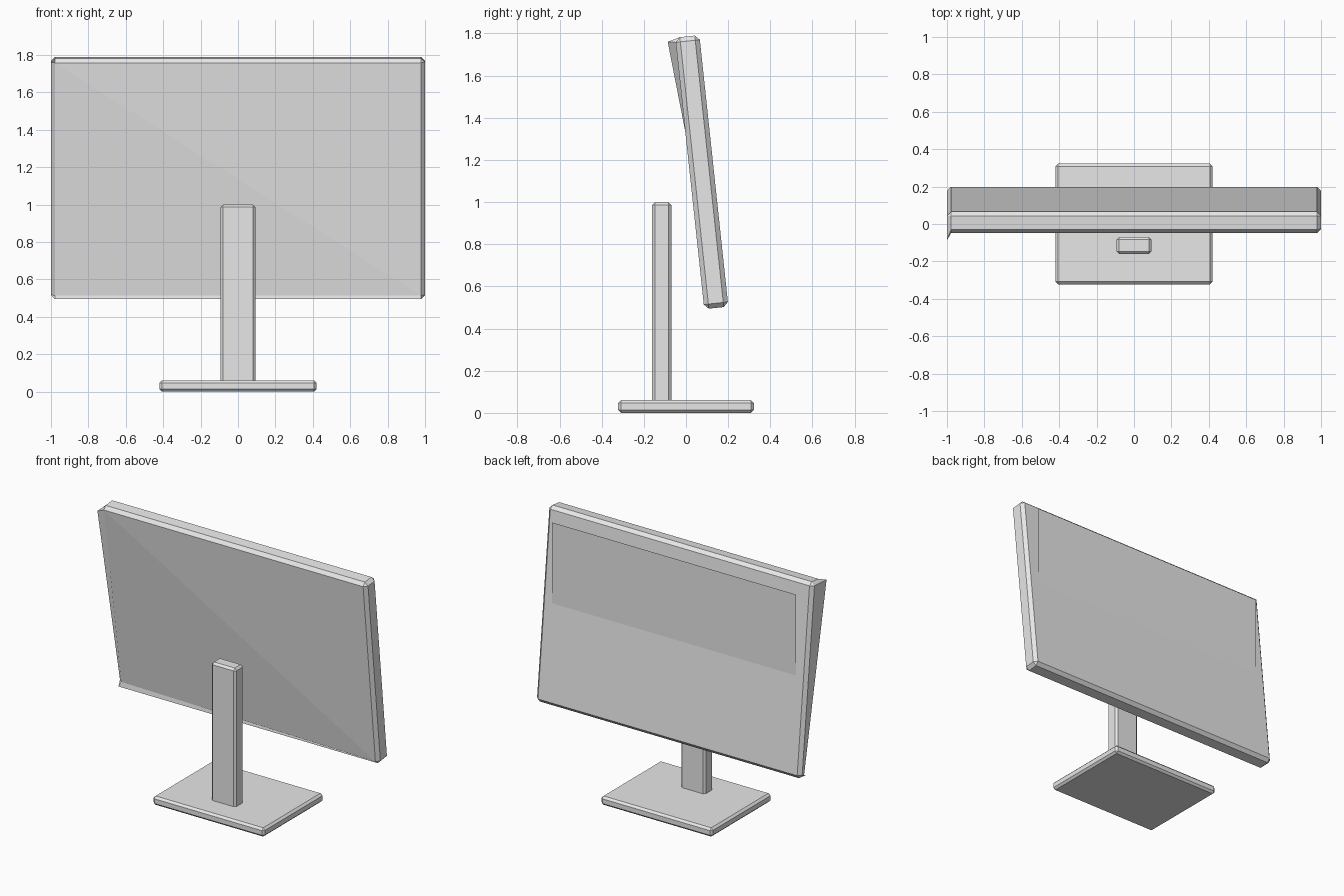
import bpy, bmesh
from math import radians
from mathutils import Matrix

cube = bpy.data.objects.get("Cube")
if cube:
    bpy.data.objects.remove(cube, do_unlink=True)

grey = bpy.data.materials.new("plain grey")
grey.use_nodes = True
COLOUR = (0.8, 0.8, 0.8, 1)
grey.diffuse_color = COLOUR
grey.node_tree.nodes["Principled BSDF"].inputs["Base Color"].default_value = COLOUR


def finish(name, bm):
    mesh = bpy.data.meshes.new(name)
    bm.to_mesh(mesh)
    bm.free()
    mesh.materials.append(grey)
    obj = bpy.data.objects.new(name, mesh)
    bpy.context.collection.objects.link(obj)
    return obj


def chamfered_box(size, centre, bevel, tilt=0):
    bm = bmesh.new()
    bmesh.ops.create_cube(bm, size=1)
    bmesh.ops.scale(bm, vec=size, verts=bm.verts)
    bmesh.ops.bevel(bm, geom=bm.edges[:], offset=bevel, segments=1,
                    affect='EDGES', profile=0.5)
    bm.transform(Matrix.Translation(centre) @ Matrix.Rotation(radians(tilt), 4, 'X'))
    return bm


# Stand: foot plate and upright post
finish("base", chamfered_box((0.84, 0.645, 0.06), (0, 0, 0.03), 0.014))
finish("post", chamfered_box((0.186, 0.092, 0.96), (0, -0.115, 0.52), 0.014))

# Tilted screen panel, with its right front edge twisted
panel = chamfered_box((2, 0.115, 1.295), (0, 0.075, 1.142), 0.022, tilt=6.1)
front = min(panel.faces, key=lambda f: f.normal.y * f.calc_area())
side = min(panel.faces, key=lambda f: f.calc_center_median().x)
side_front = sorted(side.verts, key=lambda v: v.co.y + 0.107 * v.co.z)[:2]
for v in side_front:
    v.co.y += -0.06 if v.co.z > 1 else 0.05
top_right = min(front.verts, key=lambda v: v.co.x - v.co.z)
bottom_right = min(front.verts, key=lambda v: v.co.x + v.co.z)
bottom_left = max(front.verts, key=lambda v: v.co.x - v.co.z)
bottom_right.co.y += 0.054
bmesh.ops.connect_vert_pair(panel, verts=[top_right, bottom_left])
finish("screen_panel", panel)

# Upright thin sheet passing through the panel
sheet = bmesh.new()
bmesh.ops.create_grid(sheet, x_segments=1, y_segments=1, size=1)
sheet.transform(Matrix.Translation((0, 0.13, 1.14))
                @ Matrix.Rotation(radians(90), 4, 'X')
                @ Matrix.Diagonal((0.92, 0.58, 1, 1)))
finish("inner_sheet", sheet)
